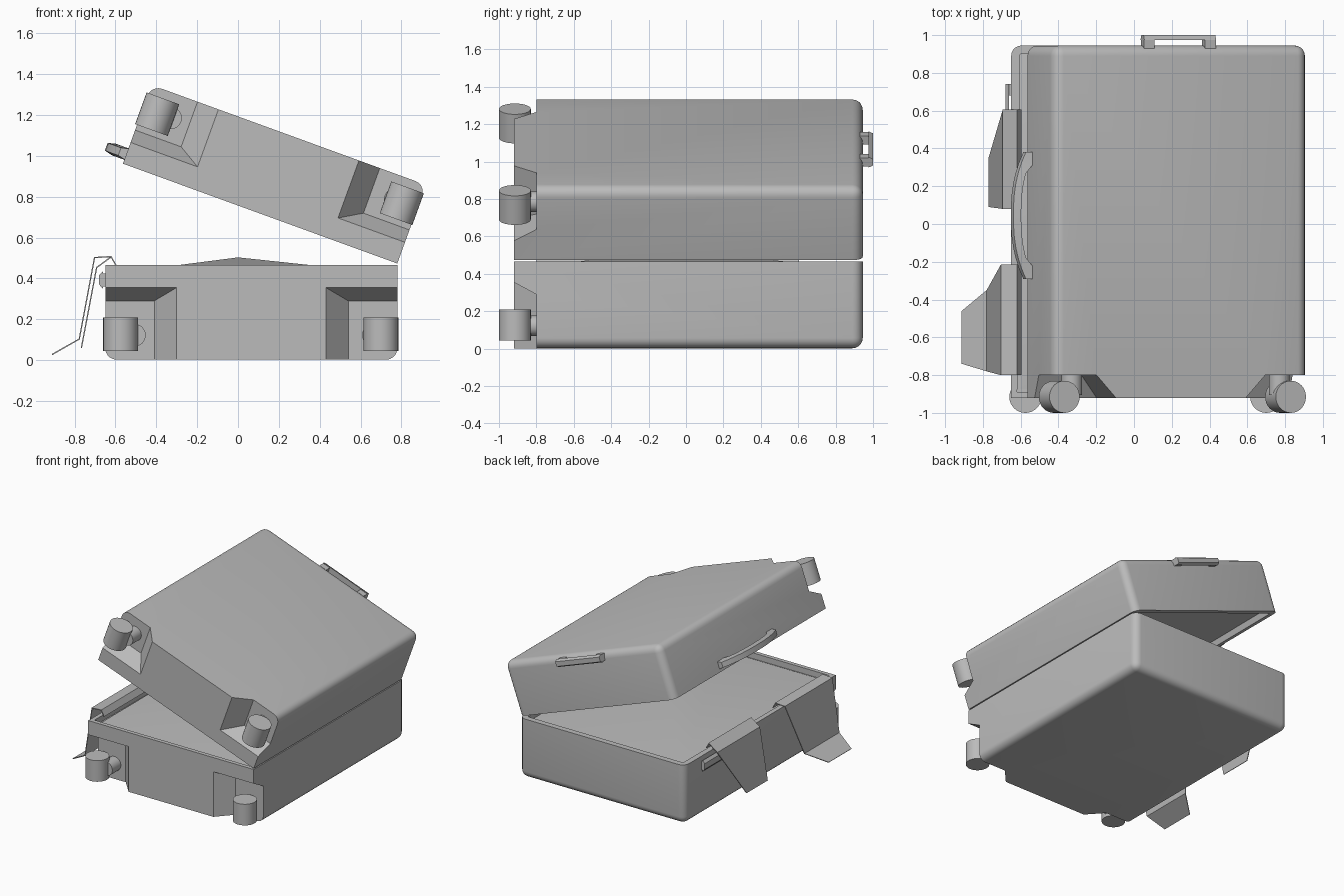
import bpy, bmesh, math
from mathutils import Matrix, Vector

cube = bpy.data.objects.get("Cube")
if cube:
    bpy.data.objects.remove(cube, do_unlink=True)

grey = bpy.data.materials.new("plain_grey")
grey.use_nodes = True
COLOUR = (0.5, 0.5, 0.5, 1)
grey.diffuse_color = COLOUR
grey.node_tree.nodes["Principled BSDF"].inputs["Base Color"].default_value = COLOUR

# Each half is modelled with its hinge at x = 0, its rim at z = 0 and its body below
WIDTH, FRONT, BACK, POCKET = 1.43, -0.92, 0.945, -0.80
BASE = Matrix.Translation((0.78, 0, 0.465))
LID = (Matrix.Translation((0.78, 0, 0.473)) @ Matrix.Rotation(math.radians(20), 4, 'Y')
       @ Matrix.Diagonal((1, 1, -1, 1)))


def finish(name, bm, place=Matrix(), smooth=True):
    bm.transform(place)
    if place.determinant() < 0:
        bmesh.ops.reverse_faces(bm, faces=bm.faces)
    for f in bm.faces:
        f.smooth = smooth
    mesh = bpy.data.meshes.new(name)
    bm.to_mesh(mesh)
    bm.free()
    mesh.set_sharp_from_angle(angle=math.radians(35))
    mesh.materials.append(grey)
    obj = bpy.data.objects.new(name, mesh)
    bpy.context.collection.objects.link(obj)
    return obj


def add_box(bm, lo, hi):
    lo, hi = Vector(lo), Vector(hi)
    m = Matrix.Translation((lo + hi) / 2) @ Matrix.Diagonal((*(hi - lo), 1))
    return bmesh.ops.create_cube(bm, size=1, matrix=m)["verts"]


def add_cylinder(bm, centre, radius, depth, axis='Z'):
    m = Matrix.Translation(centre)
    if axis == 'Y':
        m = m @ Matrix.Rotation(math.pi / 2, 4, 'X')
    bmesh.ops.create_cone(bm, cap_ends=True, segments=32, radius1=radius,
                          radius2=radius, depth=depth, matrix=m)


def pocket_cutter(side, height):
    """Corner pocket for a wheel, tapering towards its back wall."""
    edge = 0 if side == "right" else -WIDTH
    out = 1 if side == "right" else -1
    bm = bmesh.new()
    for v in add_box(bm, (-1, -1, -1), (1, 1, 1)):
        deep = v.co.y > 0
        inner = 0.24 if deep else 0.358
        top = -0.175 if deep else -0.105
        v.co = (edge + out * (0.1 if v.co.x * out > 0 else -inner),
                POCKET if deep else FRONT - 0.01,
                top if v.co.z > 0 else -height - 0.1)
    bmesh.ops.recalc_face_normals(bm, faces=bm.faces)
    return finish("pocket_cutter", bm, smooth=False)


def build_shell(name, height, place):
    bm = bmesh.new()
    add_box(bm, (-WIDTH, FRONT, -height), (0, BACK, 0))
    # Round all edges apart from those of the rim and the front face
    edges = [e for e in bm.edges
             if not all(abs(v.co.z) < 1e-4 for v in e.verts)
             and not all(v.co.y < FRONT + 1e-4 for v in e.verts)]
    bmesh.ops.bevel(bm, geom=edges, offset=0.055, segments=5, profile=0.5, affect='EDGES')
    # Recess inside the rim
    bm.normal_update()
    rim = max(bm.faces, key=lambda f: f.calc_center_median().z)
    bmesh.ops.inset_region(bm, faces=[rim], thickness=0.045)
    inner = bmesh.ops.extrude_discrete_faces(bm, faces=[rim])["faces"][0]
    for v in inner.verts:
        v.co.z = -0.045
    bmesh.ops.recalc_face_normals(bm, faces=bm.faces)
    shell = finish(name, bm)
    # Wheel pockets
    cutters = [pocket_cutter(s, height) for s in ("left", "right")]
    for c in cutters:
        mod = shell.modifiers.new("pocket", 'BOOLEAN')
        mod.operation, mod.object, mod.solver = 'DIFFERENCE', c, 'EXACT'
    bpy.context.view_layer.update()
    graph = bpy.context.evaluated_depsgraph_get()
    cut = bpy.data.meshes.new_from_object(shell.evaluated_get(graph))
    for o in cutters + [shell]:
        bpy.data.objects.remove(o, do_unlink=True)
    bm = bmesh.new()
    bm.from_mesh(cut)
    for f in bm.faces:
        f.material_index = 0
    finish(name, bm, place)


def build_wheels(prefix, height, place):
    z = -height + 0.125
    for side, wheel_x, axle_x in (("right", -0.08, -0.117), ("left", 0.075 - WIDTH, 0.143 - WIDTH)):
        bm = bmesh.new()
        add_cylinder(bm, (wheel_x, -0.915, z), 0.085, 0.165)
        finish(f"{prefix}_{side}_wheel", bm, place)
        bm = bmesh.new()
        add_cylinder(bm, (axle_x, -0.85, z - 0.005), 0.055, 0.11, 'Y')
        finish(f"{prefix}_{side}_axle", bm, place)


for prefix, height, place in (("base", 0.463, BASE), ("lid", 0.41, LID)):
    build_shell(prefix + "_shell", height, place)
    build_wheels(prefix, height, place)

# Grip bracket on the back of the lid
bm = bmesh.new()
bar = add_box(bm, (-0.917, 0.975, -0.40), (-0.513, 1.0, -0.34))
for v in bar:
    if v.co.y > 0.99:
        v.co.z += 0.012 if v.co.z < -0.37 else -0.012
for x in (-0.917, -0.573):
    add_box(bm, (x, 0.93, -0.395), (x + 0.06, 0.98, -0.345))
finish("back_bracket", bm, LID, smooth=False)

# Side bracket on the base
bm = bmesh.new()
bar = add_box(bm, (-WIDTH - 0.03, 0.34, -0.115), (-WIDTH - 0.012, 0.74, -0.03))
for v in bar:
    if v.co.x < -WIDTH - 0.02:
        v.co.z += 0.02 if v.co.z < -0.07 else -0.02
for y in (0.34, 0.68):
    add_box(bm, (-WIDTH - 0.02, y, -0.105), (-WIDTH + 0.02, y + 0.06, -0.04))
finish("side_bracket", bm, BASE, smooth=False)

# Curved carrying handle on the side of the lid
bm = bmesh.new()
rings = []
STEPS = 12
for i in range(STEPS + 1):
    t = 2 * i / STEPS - 1
    y = 0.045 + 0.335 * t
    outer = 0.035 + 0.07 * (1 - abs(t) ** 2.4)
    inner = -0.01 if abs(t) > 0.75 else outer - 0.04
    rings.append([bm.verts.new((-WIDTH - d, y, z)) for d, z in
                  ((inner, -0.08), (outer, -0.07), (outer, -0.03), (inner, -0.02))])
for a, b in zip(rings, rings[1:]):
    for k in range(4):
        n = (k + 1) % 4
        bm.faces.new((a[k], a[n], b[n], b[k]))
bm.faces.new(rings[0])
bm.faces.new(rings[-1])
bmesh.ops.recalc_face_normals(bm, faces=bm.faces)
finish("carrying_handle", bm, LID)


# Loose straps: each row is x, z, front y, back y
def build_strap(name, rows):
    bm = bmesh.new()
    pairs = [(bm.verts.new((x, y0, z)), bm.verts.new((x, y1, z))) for x, z, y0, y1 in rows]
    for (a, b), (c, d) in zip(pairs, pairs[1:]):
        bm.faces.new((a, b, d, c))
    bmesh.ops.recalc_face_normals(bm, faces=bm.faces)
    bmesh.ops.solidify(bm, geom=bm.faces[:], thickness=0.006)
    bmesh.ops.recalc_face_normals(bm, faces=bm.faces)
    finish(name, bm, smooth=False)


build_strap("front_strap", [(-0.595, 0.465, -0.80, -0.215), (-0.62, 0.51, -0.80, -0.215),
                            (-0.705, 0.505, -0.80, -0.215), (-0.78, 0.105, -0.78, -0.35),
                            (-0.912, 0.03, -0.74, -0.46)])
build_strap("back_strap", [(-0.595, 0.465, 0.08, 0.605), (-0.62, 0.51, 0.08, 0.605),
                           (-0.695, 0.455, 0.08, 0.605), (-0.77, 0.06, 0.09, 0.35)])

# Slightly raised packing cover inside the base
bm = bmesh.new()
x0, x1, y0, y1 = -0.604, 0.734, FRONT + 0.046, BACK - 0.046
corners = [bm.verts.new((x, y, 0.425)) for x, y in ((x0, y0), (x1, y0), (x1, y1), (x0, y1))]
ridge = [bm.verts.new((0, y, 0.503)) for y in (-0.3, 0.2)]
a, b, c, d = corners
e, f = ridge
for loop in ((a, b, e), (b, c, f, e), (c, d, f), (d, a, e, f)):
    bm.faces.new(loop)
finish("packing_cover", bm, smooth=False)
